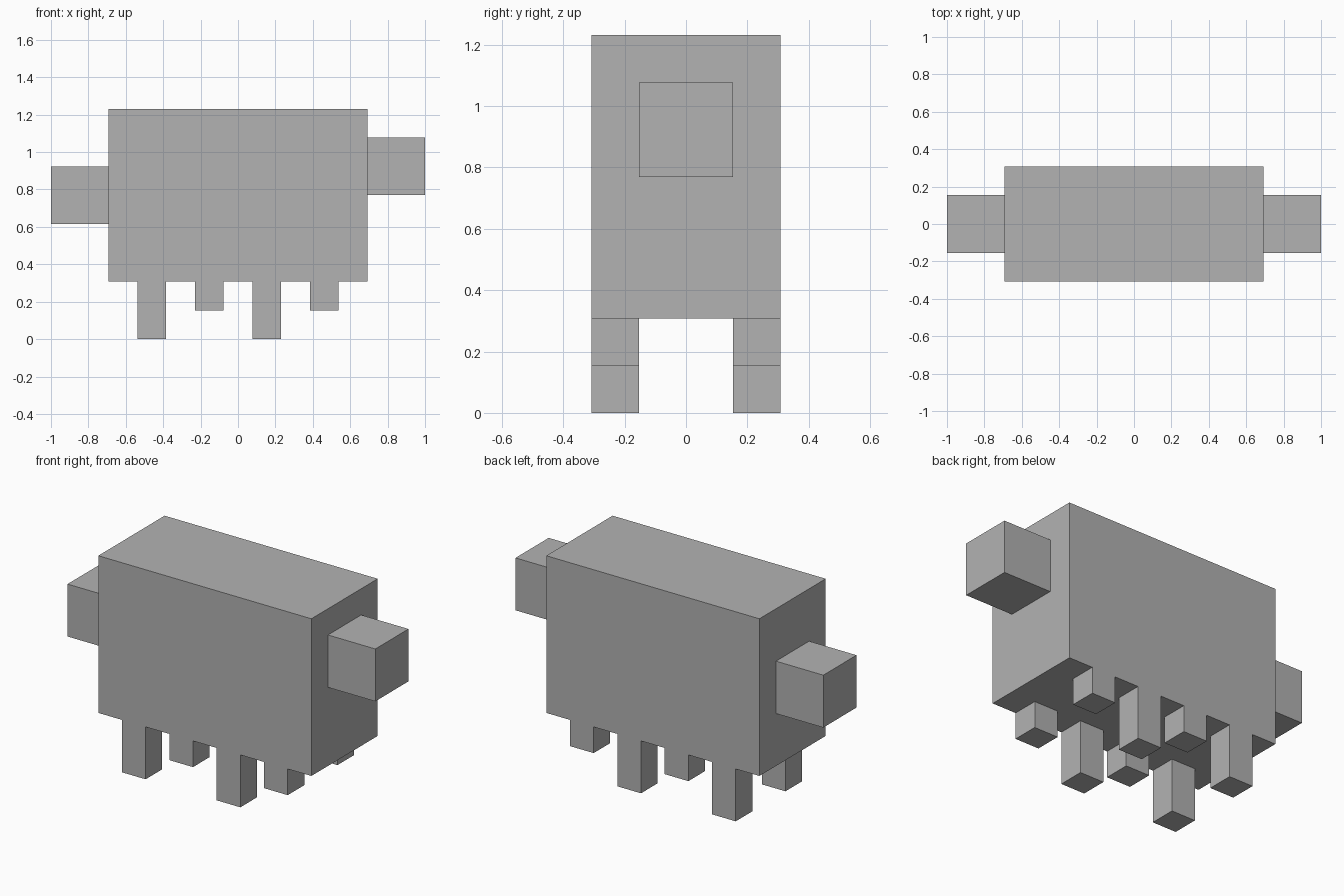
import bpy
from mathutils import Vector

U = 1 / 13  # one grid cell of the blocky design

default = bpy.data.objects.get("Cube")
if default:
    bpy.data.objects.remove(default, do_unlink=True)

grey = bpy.data.materials.new("plain_grey")
grey.use_nodes = True
colour = (0.448, 0.448, 0.448, 1)
grey.diffuse_color = colour
grey.node_tree.nodes["Principled BSDF"].inputs["Base Color"].default_value = colour


def box(name, low, high):
    """Flat-shaded box between two corners given in grid cells."""
    low, high = Vector(low) * U, Vector(high) * U
    bpy.ops.mesh.primitive_cube_add(size=1, location=(low + high) / 2)
    obj = bpy.context.object
    obj.name = name
    obj.scale = high - low
    bpy.ops.object.transform_apply(location=True, rotation=False, scale=True)
    obj.data.materials.append(grey)
    return obj


# Body and the two side blocks, the left one set higher
box("body", (-9, -4, 4), (9, 4, 16))
box("left_arm", (9, -2, 10), (13, 2, 14))
box("right_arm", (-13, -2, 8), (-9, 2, 12))

# Four pairs of legs, alternately long and short, mirrored front to back
for i in range(4):
    x = 4 * i - 7
    foot = 2 * (i % 2)
    leg = box(f"leg_pair_{i + 1}", (x, -4, foot), (x + 2, -2, 4))
    mirror = leg.modifiers.new("front_to_back", "MIRROR")
    mirror.use_axis = (False, True, False)
